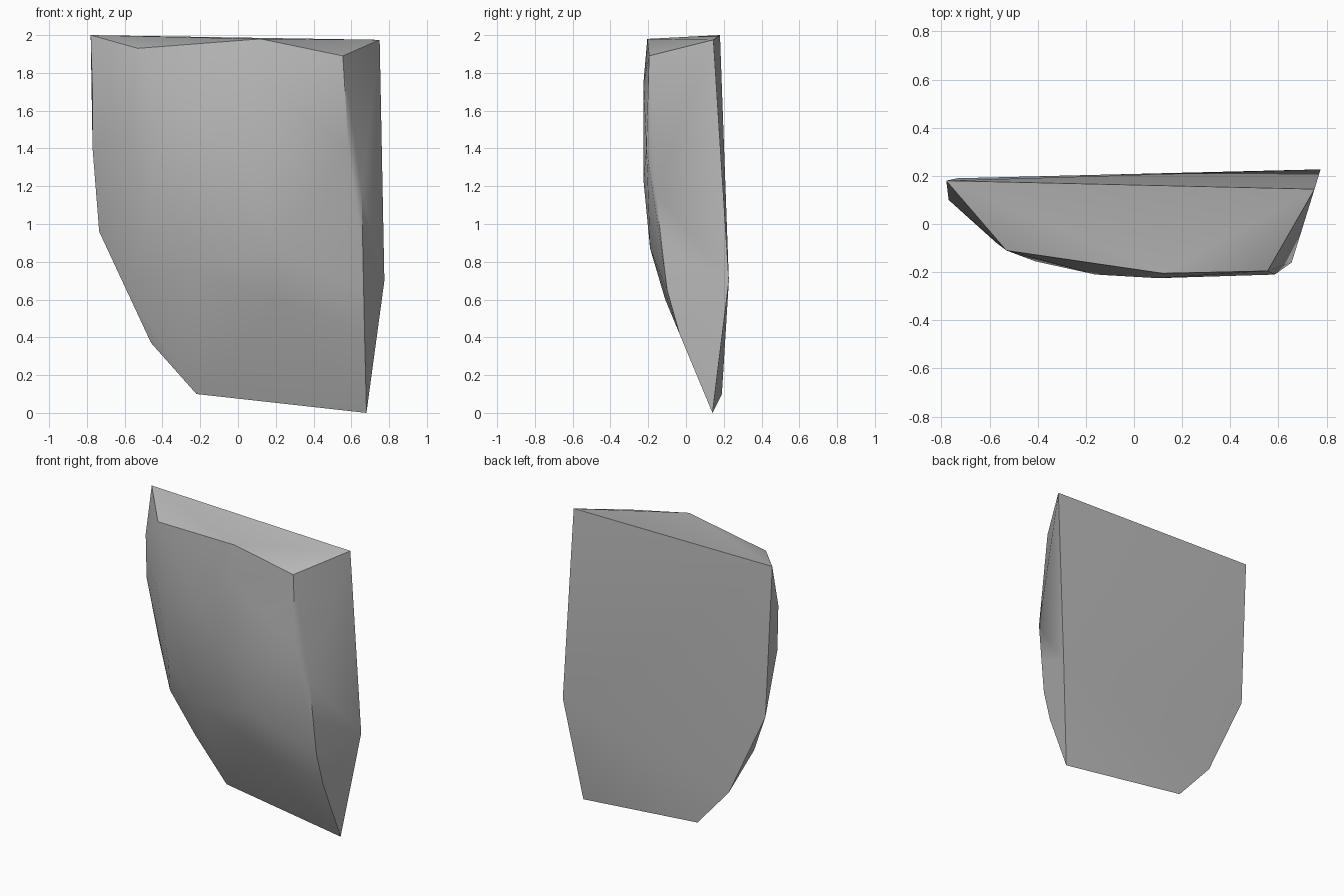
import bpy
import bmesh
import math

cube = bpy.data.objects.get("Cube")
if cube:
    bpy.data.objects.remove(cube, do_unlink=True)

# Plain stone colour
stone = bpy.data.materials.new("stone_grey")
stone.use_nodes = True
grey = (0.5, 0.5, 0.5, 1)
stone.diffuse_color = grey
stone.node_tree.nodes["Principled BSDF"].inputs["Base Color"].default_value = grey

# Outline of the flat broken back
back_rim = [(-.78, .18, 2), (.75, .145, 1.975), (.775, .227, .7),
            (.68, .14, 0), (-.22, .19, .1), (-.46, .195, .37), (-.735, .19, .96)]

# Front edge of the sloping top
top_rim = [(-.53, -.11, 1.93), (.12, -.205, 1.98), (.555, -.195, 1.89)]

# Edge between the front and the flat right-hand break
side_rim = [(.585, -.21, 1.4), (.655, -.16, 1.17), (.66, -.13, .9),
            (.665, -.1, .65), (.67, -.035, .42)]

# Rounded left shoulder
shoulder = [(-.77, .1, 1.7), (-.77, .11, 1.4), (-.57, -.08, 1.5),
            (-.41, -.155, 1.45), (-.6, .12, .67), (-.5, -.04, .95)]

# Gentle bulge of the front
bulge = [(-.16, -.21, 1.5), (.1, -.225, 1.75), (.1, -.225, 1.23),
         (.2, -.19, .87), (.2, -.11, .6), (-.25, -.1, .75)]

# Wrap the outlines in one solid shard
bm = bmesh.new()
for point in back_rim + top_rim + side_rim + shoulder + bulge:
    bm.verts.new(point)
bmesh.ops.convex_hull(bm, input=bm.verts[:])
bmesh.ops.delete(bm, geom=[v for v in bm.verts if not v.link_faces], context='VERTS')
bmesh.ops.recalc_face_normals(bm, faces=bm.faces[:])
mesh = bpy.data.meshes.new("stone_shard")
bm.to_mesh(mesh)
bm.free()
mesh.materials.append(stone)

shard = bpy.data.objects.new("stone_shard", mesh)
bpy.context.collection.objects.link(shard)
bpy.ops.object.select_all(action='DESELECT')
shard.select_set(True)
bpy.context.view_layer.objects.active = shard
bpy.ops.object.shade_smooth_by_angle(angle=math.radians(32))
